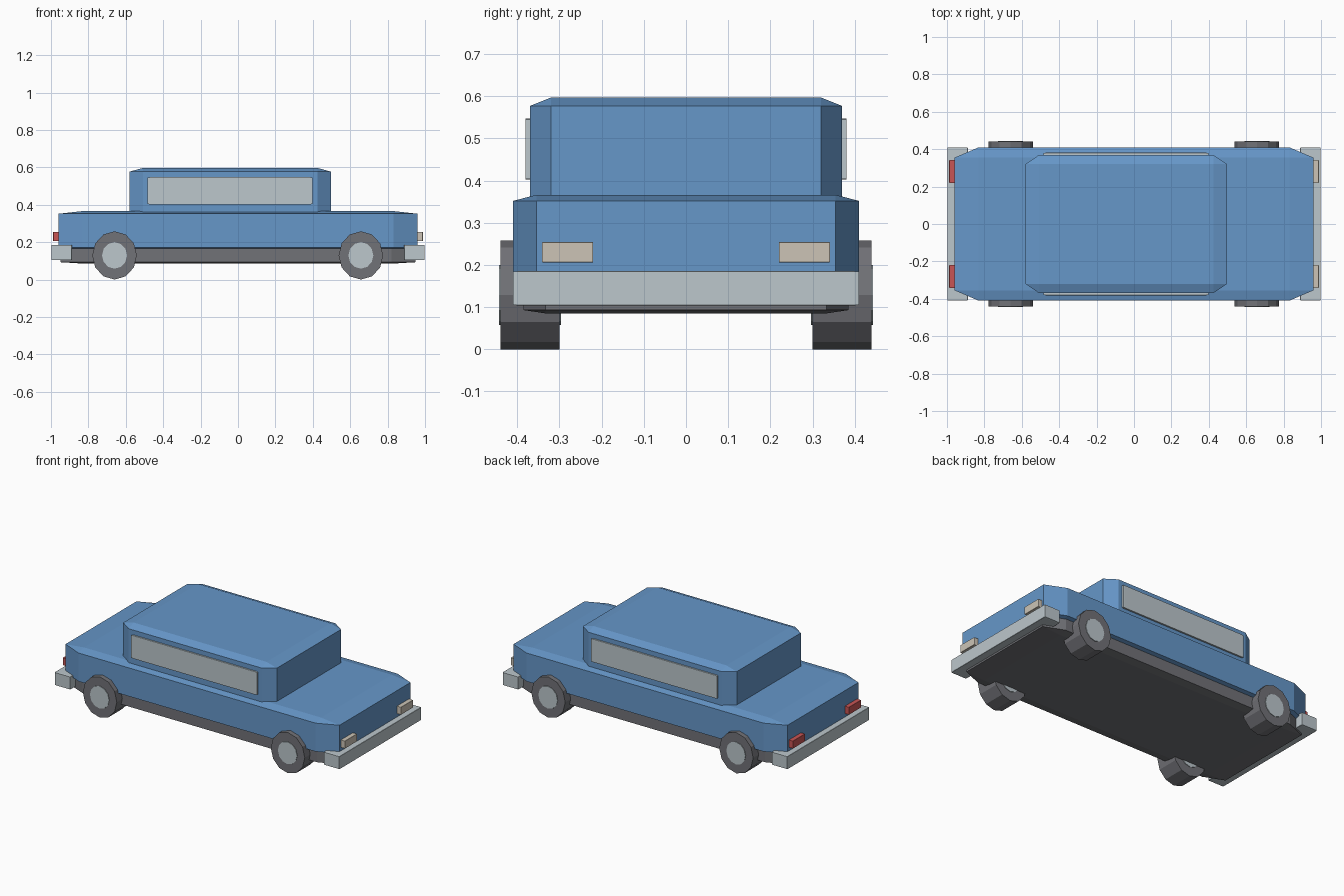
import bpy, bmesh, math
from mathutils import Matrix, Vector

if "Cube" in bpy.data.objects:
    bpy.data.objects.remove(bpy.data.objects["Cube"], do_unlink=True)


def material(name, rgb):
    m = bpy.data.materials.new(name)
    m.use_nodes = True
    m.diffuse_color = (*rgb, 1)
    m.node_tree.nodes["Principled BSDF"].inputs["Base Color"].default_value = (*rgb, 1)
    return m


blue = material("blue paint", (0.133, 0.309, 0.584))
silver = material("pale silver", (0.503, 0.571, 0.604))
grey = material("dark grey", (0.165, 0.168, 0.184))
cream = material("cream lamp", (0.604, 0.552, 0.468))
red = material("red lamp", (0.578, 0.091, 0.091))


def finish(name, bm, mat):
    mesh = bpy.data.meshes.new(name)
    bm.to_mesh(mesh)
    bm.free()
    mesh.materials.append(mat)
    obj = bpy.data.objects.new(name, mesh)
    bpy.context.collection.objects.link(obj)
    return obj


def box(name, low, high, mat, bevel):
    """Chamfered cube stretched to its bounds, so the chamfer stretches too."""
    low, high = Vector(low), Vector(high)
    bm = bmesh.new()
    bmesh.ops.create_cube(bm, size=2)
    bmesh.ops.bevel(bm, geom=bm.edges[:], offset=bevel, segments=1,
                    affect='EDGES', profile=0.5)
    bmesh.ops.scale(bm, vec=(high - low) / 2, verts=bm.verts)
    bmesh.ops.translate(bm, vec=(low + high) / 2, verts=bm.verts)
    return finish(name, bm, mat)


def disc(name, x, y, rx, rz, width, mat):
    """Twelve-sided drum along y with a corner at the bottom."""
    bm = bmesh.new()
    bmesh.ops.create_cone(bm, cap_ends=True, segments=12,
                          radius1=1, radius2=1, depth=width)
    bmesh.ops.rotate(bm, matrix=Matrix.Rotation(math.pi / 2, 3, 'X'), verts=bm.verts)
    bmesh.ops.scale(bm, vec=(rx, 1, rz), verts=bm.verts)
    bmesh.ops.translate(bm, vec=(x, y, 0.129), verts=bm.verts)
    return finish(name, bm, mat)


# Main shell
CHAMFER, SOFT = 0.135, 0.027
box("chassis", (-0.95, -0.385, 0.085), (0.95, 0.385, 0.20), grey, CHAMFER)
box("body", (-0.96, -0.41, 0.158), (0.96, 0.41, 0.366), blue, CHAMFER)
box("cabin", (-0.58, -0.37, 0.30), (0.497, 0.37, 0.597), blue, CHAMFER)

# Bumpers and lamps
for end, sign, lamp in (("front", 1, cream), ("rear", -1, red)):
    xs = sorted((sign * 0.888, sign * 0.998))
    box(end + "_bumper", (xs[0], -0.41, 0.104), (xs[1], 0.41, 0.185), silver, SOFT)
    xs = sorted((sign * 0.93, sign * 0.988))
    for side, s in (("left", 1), ("right", -1)):
        ys = sorted((s * 0.22, s * 0.341))
        box(f"{end}_{side}_lamp", (xs[0], ys[0], 0.206), (xs[1], ys[1], 0.254), lamp, SOFT)

# Side windows and wheels
for side, s in (("left", 1), ("right", -1)):
    ys = sorted((s * 0.34, s * 0.381))
    box(side + "_window", (-0.483, ys[0], 0.402), (0.398, ys[1], 0.547), silver, SOFT)
    for end, x in (("front", 0.657), ("rear", -0.66)):
        disc(f"{end}_{side}_tyre", x, s * 0.37, 0.119, 0.129, 0.14, grey)
        disc(f"{end}_{side}_hub", x, s * 0.37, 0.067, 0.071, 0.147, silver)
